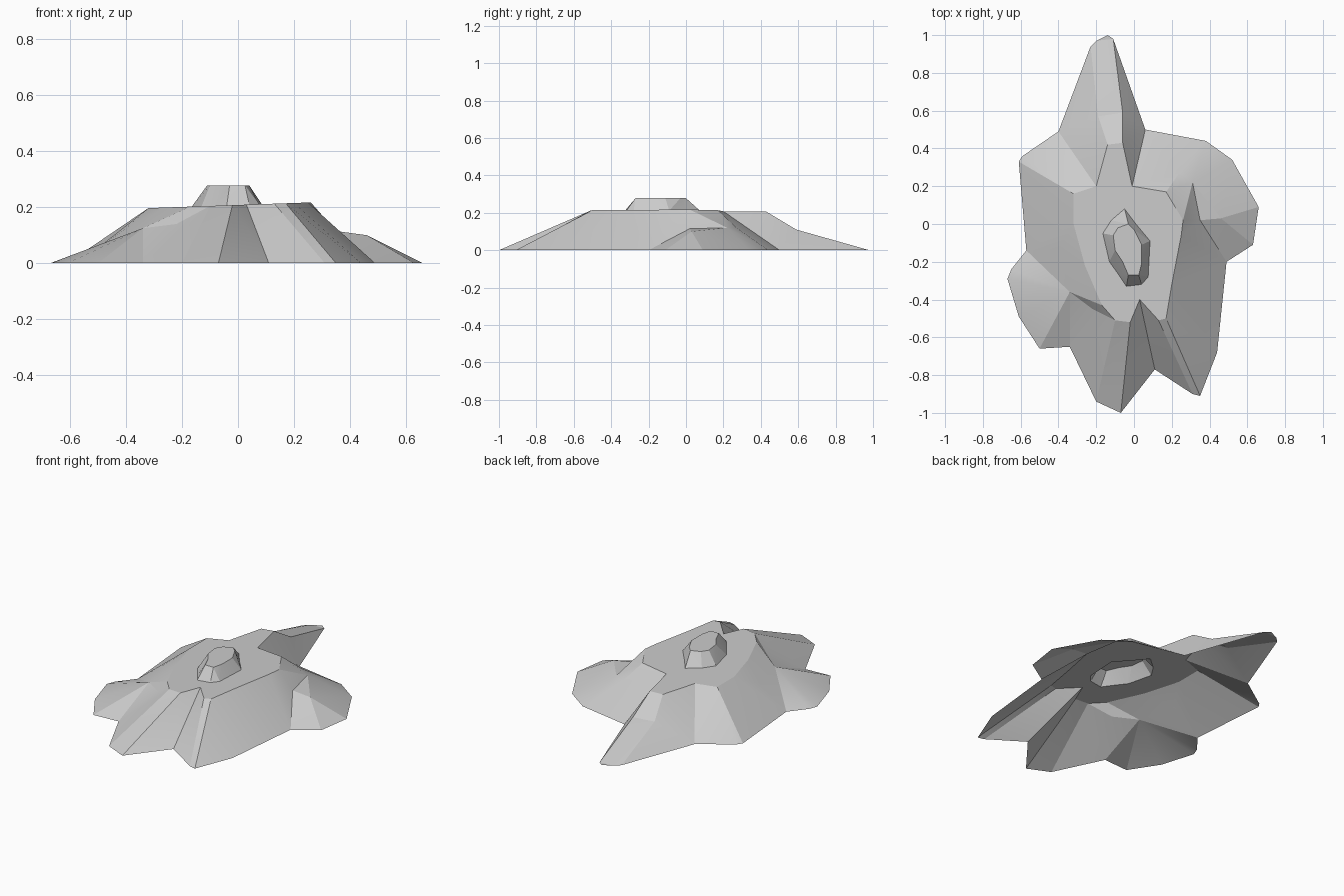
import bpy, math
from mathutils import Vector
from mathutils.geometry import delaunay_2d_cdt

if "Cube" in bpy.data.objects:
    bpy.data.objects.remove(bpy.data.objects["Cube"])


def tilt(x):
    # gentle sideways tilt of the flat top
    return 0.208 + 0.035 * x


def ring(points, z):
    return [(x, y, z(x) if callable(z) else z) for x, y in points]


def inside(x, y, poly):
    hit = False
    for a, b in zip(poly, poly[1:] + poly[:1]):
        if (a[1] > y) != (b[1] > y) and x < a[0] + (y - a[1]) * (b[0] - a[0]) / (b[1] - a[1]):
            hit = not hit
    return hit


def terrain(name, outer, inner=None, breaklines=()):
    """Triangulated surface between two contours, creased along breaklines."""
    heights, edges = {}, []
    lines = [outer + outer[:1]] + [list(l) for l in breaklines]
    if inner:
        lines.append(inner + inner[:1])
    for line in lines:
        for p in line:
            heights.setdefault(p[:2], p[2])
    keys = list(heights)
    for line in lines:
        edges += [(keys.index(a[:2]), keys.index(b[:2])) for a, b in zip(line, line[1:])]
    co, _, tris, orig, _, _ = delaunay_2d_cdt([Vector(k) for k in keys], edges, [], 0, 1e-5)
    verts = [(c.x, c.y, heights[keys[o[0]]] if o else 0.1) for c, o in zip(co, orig)]
    faces = []
    for t in tris:
        cx, cy = (sum(verts[i][k] for i in t) / 3 for k in (0, 1))
        if inside(cx, cy, outer) and not (inner and inside(cx, cy, inner)):
            faces.append(t)
    mesh = bpy.data.meshes.new(name)
    mesh.from_pydata(verts, [], faces)
    obj = bpy.data.objects.new(name, mesh)
    bpy.context.collection.objects.link(obj)
    bpy.ops.object.select_all(action='DESELECT')
    obj.select_set(True)
    bpy.context.view_layer.objects.active = obj
    bpy.ops.object.shade_smooth_by_angle(angle=math.radians(15))


# Contours, clockwise from the back spur
foot = ring([(-.20, .97), (-.14, 1.0), (-.11, .98), (.06, .50), (.38, .44), (.52, .34),
             (.66, .09), (.63, -.11), (.49, -.20), (.44, -.68), (.35, -.91), (.31, -.90),
             (.11, -.77), (-.07, -1.0), (-.20, -.94), (-.34, -.65), (-.50, -.66),
             (-.61, -.49), (-.67, -.29), (-.65, -.24), (-.57, -.14), (-.61, .33),
             (-.59, .36), (-.40, .49), (-.23, .94)], 0)
rim = ring([(-.20, .20), (-.14, .42), (-.06, .43), (-.01, .20), (.17, .17), (.26, .02),
            (.25, -.06), (.20, -.32), (.17, -.50), (.13, -.51), (.03, -.40), (-.02, -.52),
            (-.10, -.51), (-.17, -.43), (-.26, -.22), (-.32, 0), (-.32, .16)], tilt)
cap_foot = ring([(-.165, -.05), (-.12, .02), (-.09, .08), (-.05, .08), (.01, 0), (.085, -.09),
                 (.075, -.28), (.04, -.32), (-.04, -.33), (-.08, -.27), (-.13, -.20)], tilt)
cap_top = ring([(-.11, -.06), (-.085, -.02), (-.03, .0), (0, -.03), (.04, -.11), (.04, -.21),
                (.025, -.27), (-.03, -.27), (-.06, -.20), (-.10, -.14)], .278)

# Ridges, valleys and ledges on the slopes
back_ledge = [(-.19, .57, .11), (-.06, .59, .11)]
right_ledge = [(.24, .27, .12), (.31, .22, .12), (.35, .02, .115)]
left_ledge = [(-.40, -.13, .125), (-.34, -.36, .125), (-.22, -.45, .14)]
right_shelf = (.46, .03, .10)
creases = [
    [foot[0], back_ledge[0], rim[1]], [foot[2], back_ledge[1], rim[2]], back_ledge,
    [foot[3], rim[3]], [foot[23], rim[0]], [foot[21], rim[16]],
    [rim[4]] + right_ledge + [rim[5]], [right_ledge[2], right_shelf, foot[6]],
    [foot[5], right_ledge[1]], [foot[4], right_ledge[0]], [right_shelf, foot[7]],
    [foot[8], rim[6]], [foot[9], rim[7]], [foot[10], rim[8]], [foot[11], rim[9]],
    [foot[12], rim[10]], [foot[13], rim[11]], [foot[14], rim[12]],
    [foot[20]] + left_ledge + [foot[15]], [rim[15], left_ledge[0]],
    [left_ledge[1], foot[17]], [left_ledge[2], rim[13]], [left_ledge[1], rim[14]],
]

# Open shell: lobed slopes, flat top with an opening, hollow raised cap
terrain("slopes", foot, rim, creases)
terrain("plateau", rim, cap_foot)
terrain("cap_wall", cap_foot, cap_top)
terrain("cap_top", cap_top)
